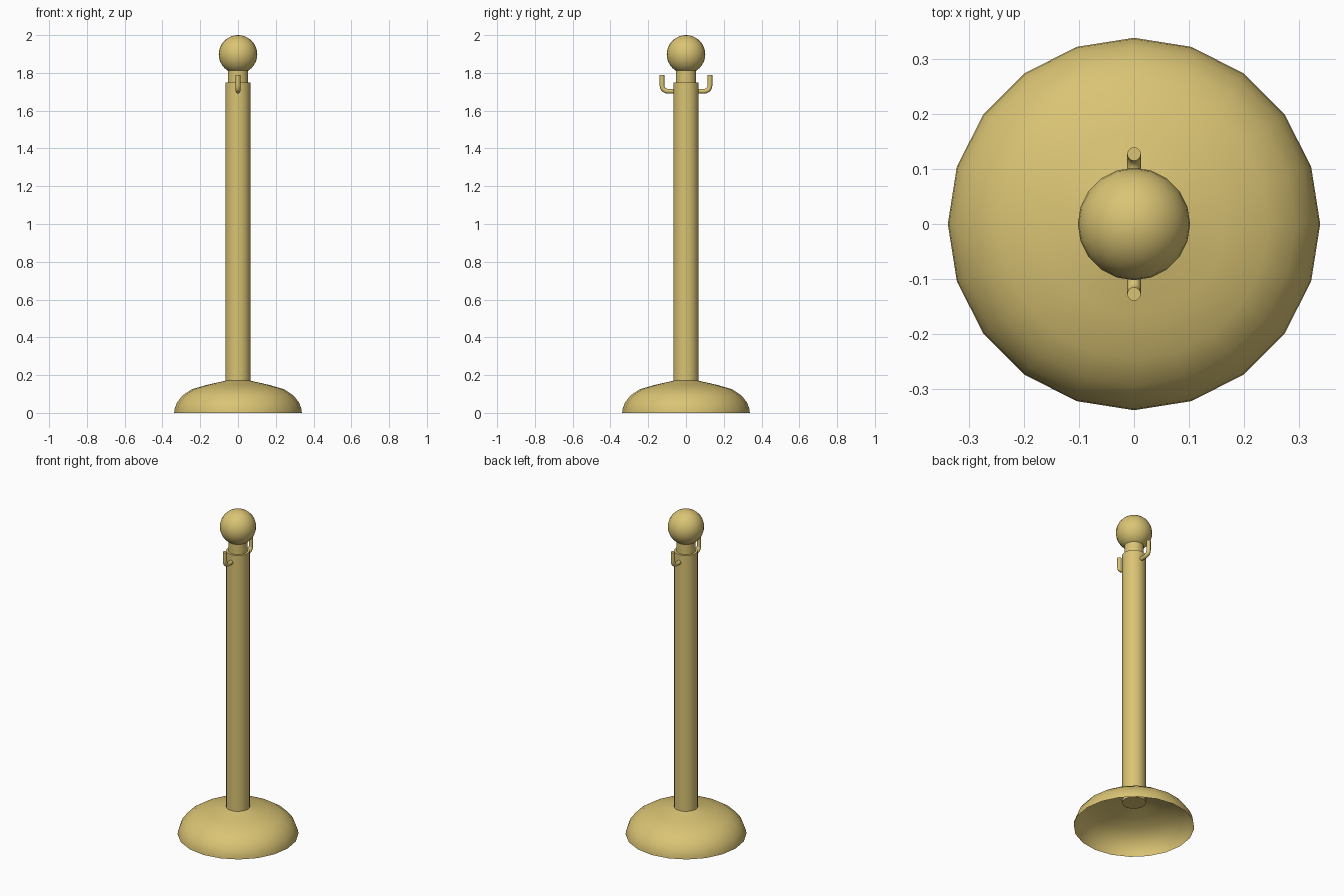
import bpy, bmesh, math
from mathutils import Vector

if "Cube" in bpy.data.objects:
    bpy.data.objects.remove(bpy.data.objects["Cube"])

gold = bpy.data.materials.new("brass_gold")
gold.diffuse_color = (0.70, 0.55, 0.175, 1)
gold.use_nodes = True
gold.node_tree.nodes["Principled BSDF"].inputs["Base Color"].default_value = gold.diffuse_color
SIDES = 20


def finish(name, bm, angle=40):
    bmesh.ops.remove_doubles(bm, verts=bm.verts, dist=1e-5)
    me = bpy.data.meshes.new(name)
    bm.to_mesh(me)
    bm.free()
    me.materials.append(gold)
    ob = bpy.data.objects.new(name, me)
    bpy.context.collection.objects.link(ob)
    bpy.ops.object.select_all(action='DESELECT')
    bpy.context.view_layer.objects.active = ob
    ob.select_set(True)
    bpy.ops.object.shade_smooth_by_angle(angle=math.radians(angle))
    return ob


def lathe(name, profile, angle=40):
    """Revolve (radius, z) points, listed bottom to top, about z."""
    bm = bmesh.new()
    rings = [[bm.verts.new((r * math.cos(2 * math.pi * i / SIDES),
                            r * math.sin(2 * math.pi * i / SIDES), z))
              for i in range(SIDES)] for r, z in profile]
    for lo, hi in zip(rings, rings[1:]):
        for i in range(SIDES):
            j = (i + 1) % SIDES
            bm.faces.new((lo[i], lo[j], hi[j], hi[i]))
    return finish(name, bm, angle)


# Hollow domed base, open underneath
lathe("base", [(0.338, 0), (0.336, 0.02), (0.323, 0.055), (0.293, 0.093),
               (0.245, 0.125), (0.165, 0.148), (0.064, 0.171)], 60)

# Pole with stepped neck, closed at both ends
lathe("pole", [(0, 0.155), (0.067, 0.155), (0.067, 1.75), (0.054, 1.75),
               (0.054, 1.83)])

# Ball finial
bm = bmesh.new()
bmesh.ops.create_uvsphere(bm, u_segments=SIDES, v_segments=16, radius=0.102)
bmesh.ops.translate(bm, verts=bm.verts, vec=(0, 0, 1.898))
finish("ball", bm)

# Rope hooks: round tube swept along an L with a rounded corner
R, BEND, Y, Z = 0.0125, 0.03, 0.127, 1.703
path = [(0.05, Z, 0)]
for k in range(6):
    a = math.pi / 2 * k / 5
    path.append((Y - BEND + BEND * math.sin(a), Z + BEND - BEND * math.cos(a), a))
path.append((Y, 1.79, math.pi / 2))
for side, label in ((-1, "front_hook"), (1, "back_hook")):
    bm = bmesh.new()
    rings = []
    for y, z, a in path:
        up = Vector((0, -side * math.sin(a), math.cos(a)))
        ring = []
        for i in range(12):
            t = 2 * math.pi * i / 12
            ring.append(bm.verts.new(Vector((R * math.cos(t), side * y, z))
                                     + up * R * math.sin(t)))
        rings.append(ring)
    for lo, hi in zip(rings, rings[1:]):
        for i in range(12):
            j = (i + 1) % 12
            bm.faces.new((lo[i], lo[j], hi[j], hi[i]))
    bm.faces.new(rings[0])
    bm.faces.new(rings[-1])
    bmesh.ops.recalc_face_normals(bm, faces=bm.faces)
    finish(label, bm)
